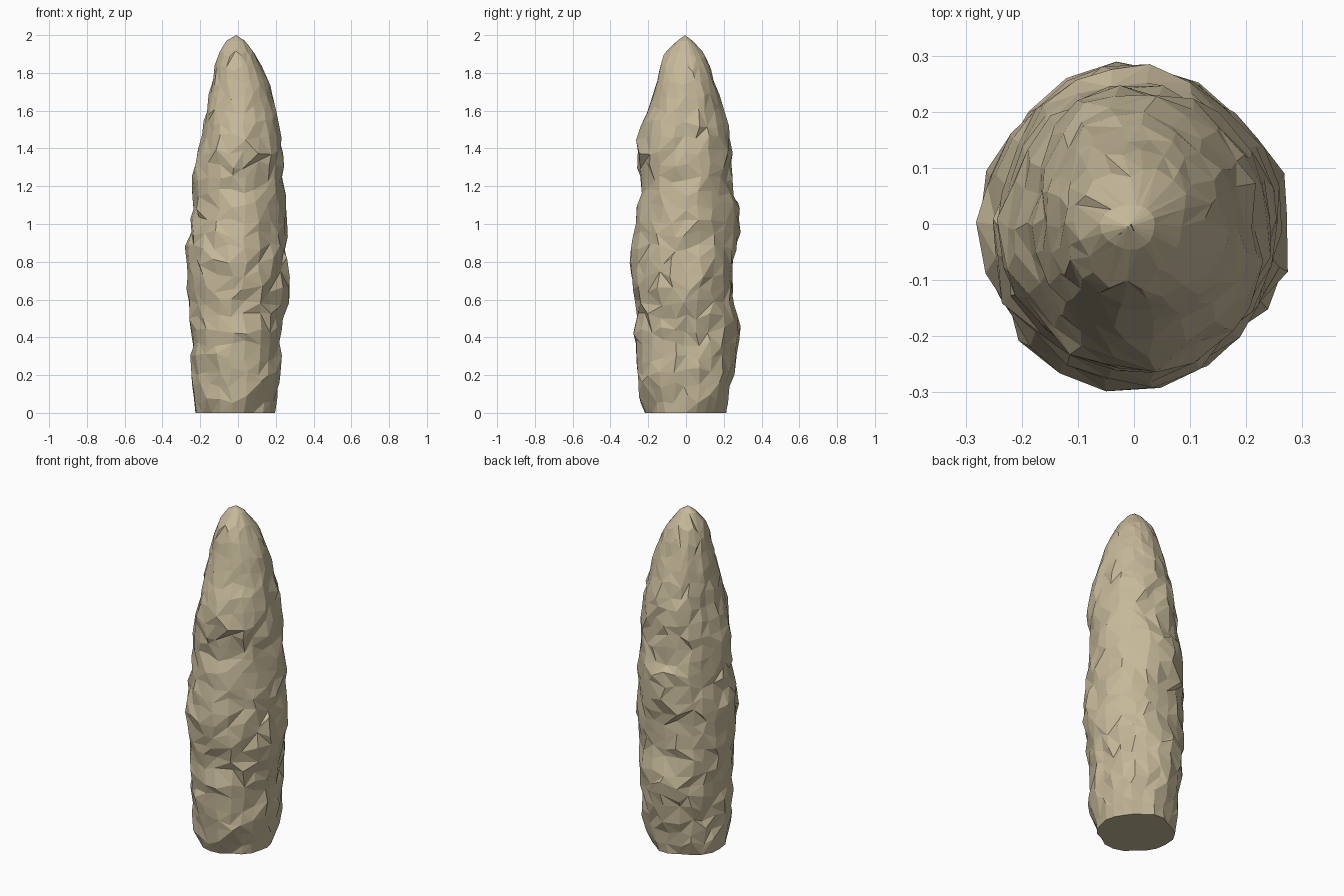
import bpy, bmesh, math, random

if "Cube" in bpy.data.objects:
    bpy.data.objects.remove(bpy.data.objects["Cube"])

random.seed(7)

# Silhouette: height -> reach, read from front and right views
RIGHT = [(0, .195), (.2, .235), (.4, .22), (.57, .26), (.7, .28), (.88, .25), (1, .26), (1.2, .245),
         (1.33, .24), (1.45, .23), (1.6, .205), (1.75, .165), (1.85, .12), (1.95, .06), (1.985, .02)]
LEFT = [(0, .235), (.2, .24), (.4, .25), (.57, .27), (.88, .28), (1, .245), (1.2, .24),
        (1.33, .23), (1.45, .19), (1.6, .17), (1.75, .14), (1.85, .12), (1.95, .09), (1.985, .04)]
BACK = [(0, .205), (.1, .24), (.2, .25), (.4, .285), (.5, .28), (.6, .26), (.8, .255), (.95, .29),
        (1.1, .275), (1.2, .25), (1.5, .235), (1.6, .20), (1.8, .14), (1.9, .10), (1.985, .02)]
FRONT = [(0, .21), (.1, .255), (.4, .28), (.5, .265), (.6, .265), (.8, .295), (.9, .28), (1.1, .255),
         (1.2, .24), (1.4, .27), (1.5, .255), (1.6, .20), (1.8, .15), (1.9, .12), (1.985, .03)]


def reach(profile, z):
    for (z0, r0), (z1, r1) in zip(profile, profile[1:]):
        if z <= z1:
            return r0 + (r1 - r0) * max(0, z - z0) / (z1 - z0)
    return profile[-1][1]


def point(angle, z, bump):
    c, s = math.cos(angle), math.sin(angle)
    rx = reach(RIGHT if c > 0 else LEFT, z)
    ry = reach(BACK if s > 0 else FRONT, z)
    r = 1 / math.sqrt((c / rx) ** 2 + (s / ry) ** 2) + bump
    return (r * c, r * s, z)


def finish(bm, name, colour):
    bmesh.ops.recalc_face_normals(bm, faces=bm.faces)
    mesh = bpy.data.meshes.new(name)
    bm.to_mesh(mesh)
    bm.free()
    obj = bpy.data.objects.new(name, mesh)
    bpy.context.collection.objects.link(obj)
    mat = bpy.data.materials.new(name)
    mat.diffuse_color = colour
    mat.use_nodes = True
    mat.node_tree.nodes["Principled BSDF"].inputs["Base Color"].default_value = mat.diffuse_color
    mesh.materials.append(mat)


# Rugged faceted body, closed with a flat base and a small off-centre tip
SIDES, RINGS = 22, 28
bm = bmesh.new()
rings = []
for i in range(RINGS):
    t = i / (RINGS - 1)
    z0 = 1.97 * t
    inner = 0 < i < RINGS - 1
    size = min(1, (2 - z0) / .5)
    ring = []
    for j in range(SIDES):
        a = 2 * math.pi * (j + random.uniform(-.25, .25) * inner) / SIDES
        z = z0 + random.uniform(-.022, .022) * inner
        ring.append(bm.verts.new(point(a, z, random.uniform(-.015, .010) * size)))
    rings.append(ring)
for low, high in zip(rings, rings[1:]):
    for j in range(SIDES):
        k = (j + 1) % SIDES
        if random.random() < .5:
            bm.faces.new((low[j], low[k], high[k]))
            bm.faces.new((low[j], high[k], high[j]))
        else:
            bm.faces.new((low[j], low[k], high[j]))
            bm.faces.new((low[k], high[k], high[j]))
bm.faces.new(rings[0])
tip = bm.verts.new((-.01, -.005, 2))
for j in range(SIDES):
    bm.faces.new((rings[-1][j], rings[-1][(j + 1) % SIDES], tip))
finish(bm, "rugged_body", (.56, .48, .32, 1))

# Tiny green sliver at the tip
bm = bmesh.new()
bm.faces.new([bm.verts.new(p) for p in ((-.03, -.02, 1.985), (0, -.012, 1.993), (-.005, 0, 1.999))])
finish(bm, "tip_sliver", (.06, .14, .07, 1))
